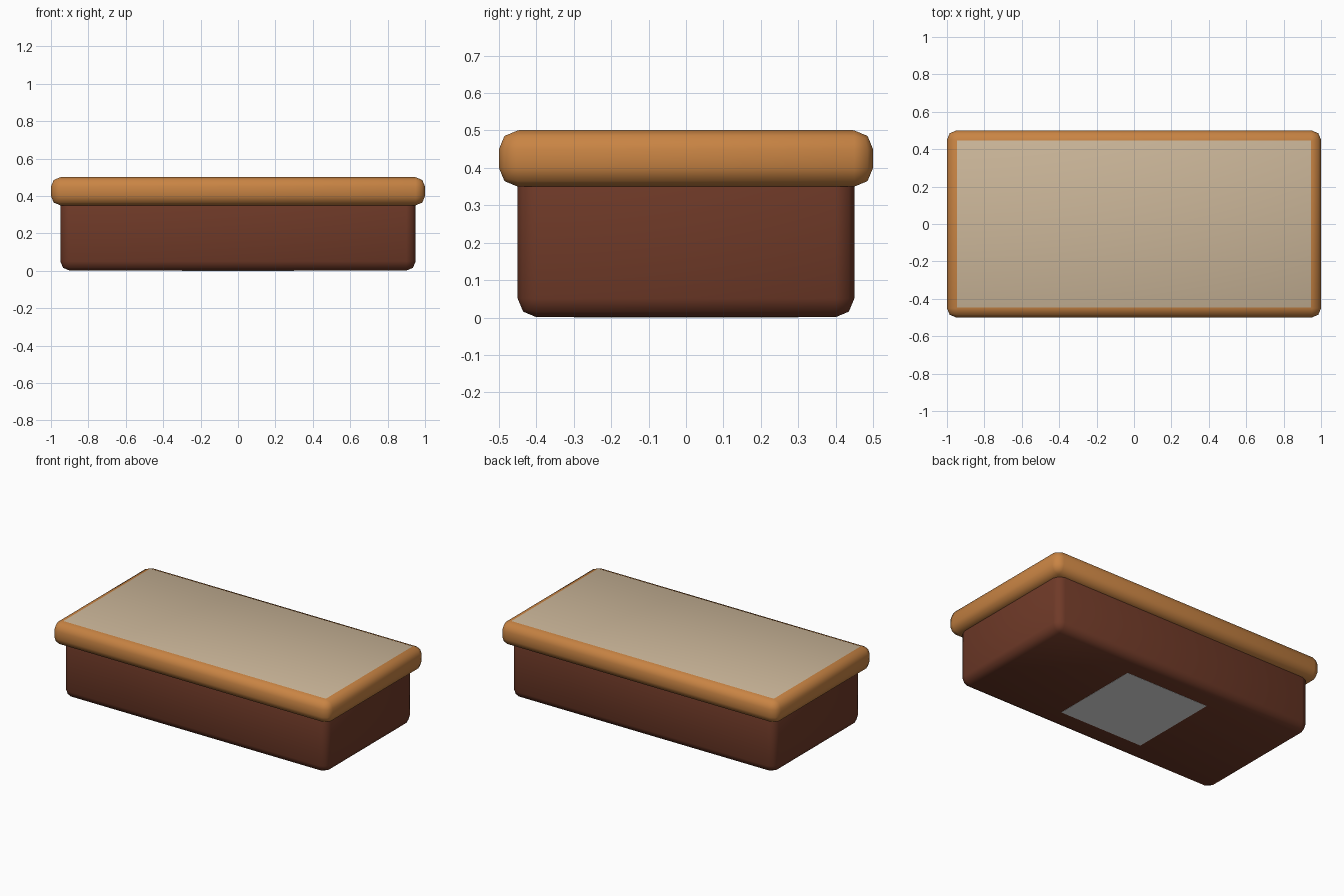
import bpy

if "Cube" in bpy.data.objects:
    bpy.data.objects.remove(bpy.data.objects["Cube"])


def material(name, rgb):
    m = bpy.data.materials.new(name)
    m.diffuse_color = (*rgb, 1.0)
    m.use_nodes = True
    m.node_tree.nodes["Principled BSDF"].inputs["Base Color"].default_value = m.diffuse_color
    return m


walnut = material("dark brown", (0.16, 0.042, 0.021))
oak = material("light wood", (0.58, 0.23, 0.057))
cream = material("tan", (0.60, 0.47, 0.32))
grey = material("grey", (0.8, 0.8, 0.8))


def box(name, half_x, half_y, z0, z1, mat, bevel=0.0, segments=2):
    """Smooth-shaded box with rounded edges."""
    bpy.ops.mesh.primitive_cube_add(size=2, location=(0, 0, (z0 + z1) / 2))
    ob = bpy.context.object
    ob.name = name
    ob.scale = (half_x, half_y, (z1 - z0) / 2)
    bpy.ops.object.transform_apply(location=True, rotation=False, scale=True)
    ob.data.materials.append(mat)
    if bevel:
        mod = ob.modifiers.new("rounded edges", "BEVEL")
        mod.width = bevel
        mod.segments = segments
        bpy.ops.object.shade_smooth()
    return ob


# dark body, its top hidden inside the rim
box("body", 0.95, 0.45, 0.001, 0.45, walnut, 0.05)
# wide rounded rim
box("rim", 1.0, 0.5, 0.35, 0.5, oak, 0.05)
# tan top surface, barely proud of the rim
box("top_panel", 0.965, 0.465, 0.43, 0.501, cream, 0.02)
# square plate under the body
box("base_plate", 0.3, 0.3, 0.0, 0.006, grey)
